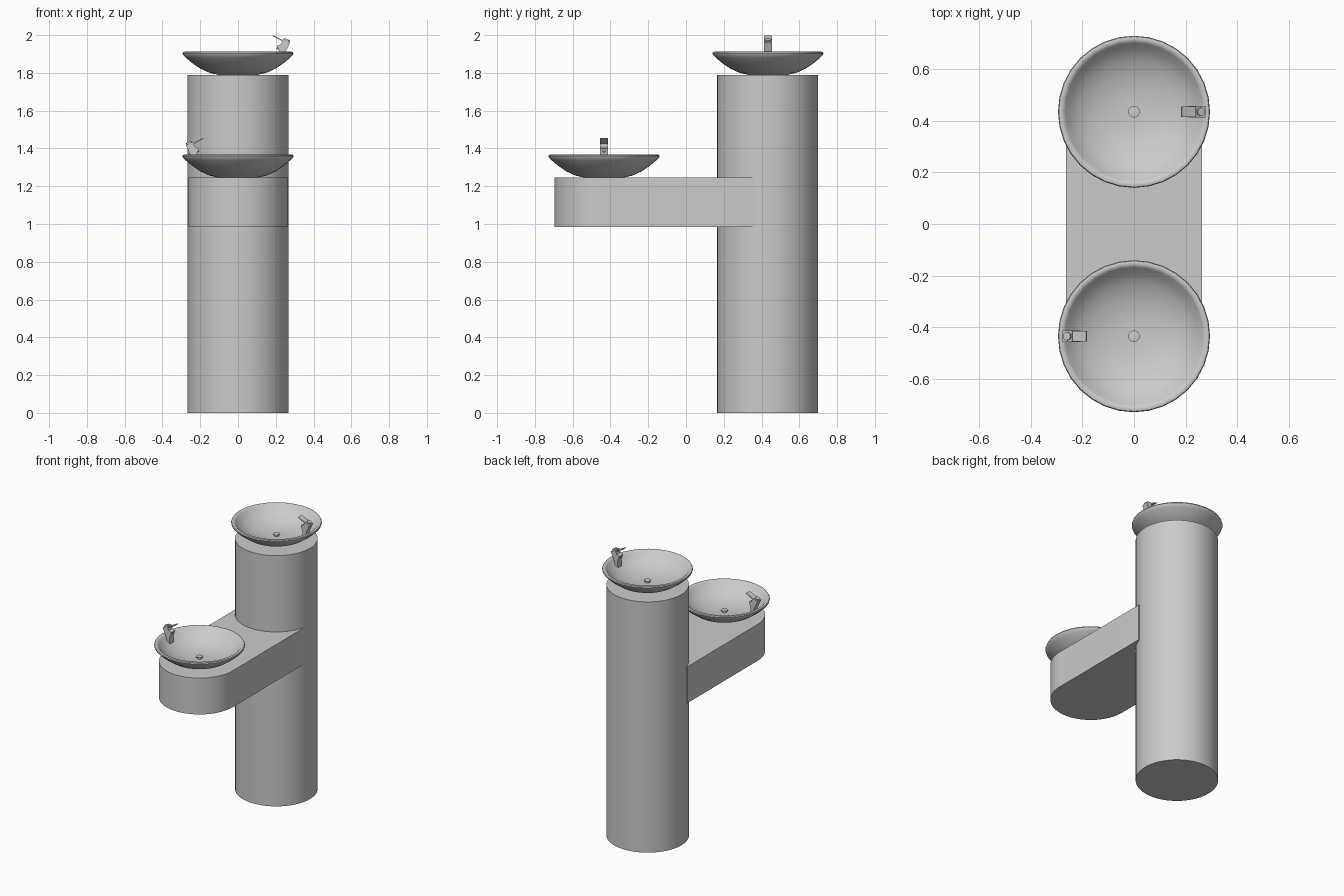
import bpy, bmesh, math
from mathutils import Matrix, Vector

if "Cube" in bpy.data.objects:
    bpy.data.objects.remove(bpy.data.objects["Cube"])

Y = 0.434           # basin centre offset
SMOOTH = math.radians(35)


def finish(name, bm, smooth=True):
    bmesh.ops.remove_doubles(bm, verts=bm.verts, dist=1e-5)
    bmesh.ops.recalc_face_normals(bm, faces=bm.faces)
    me = bpy.data.meshes.new(name)
    bm.to_mesh(me)
    bm.free()
    ob = bpy.data.objects.new(name, me)
    bpy.context.collection.objects.link(ob)
    if smooth:
        bpy.ops.object.select_all(action='DESELECT')
        ob.select_set(True)
        bpy.context.view_layer.objects.active = ob
        bpy.ops.object.shade_smooth_by_angle(angle=SMOOTH)
    return ob


def lathe(name, profile, steps):
    bm = bmesh.new()
    vs = [bm.verts.new((r, 0, z)) for r, z in profile]
    es = [bm.edges.new(p) for p in zip(vs, vs[1:])]
    bmesh.ops.spin(bm, geom=vs + es, axis=(0, 0, 1), cent=(0, 0, 0),
                   angle=2 * math.pi, steps=steps)
    return finish(name, bm)


def prism(name, points, depth):
    bm = bmesh.new()
    face = bm.faces.new([bm.verts.new(p) for p in points])
    ext = bmesh.ops.extrude_face_region(bm, geom=[face])
    bmesh.ops.translate(bm, vec=depth,
                        verts=[v for v in ext['geom'] if isinstance(v, bmesh.types.BMVert)])
    return finish(name, bm)


def rod(name, start, end, radius):
    a, b = Vector(start), Vector(end)
    bm = bmesh.new()
    m = Matrix.Translation((a + b) / 2) @ (b - a).to_track_quat('Z', 'Y').to_matrix().to_4x4()
    bmesh.ops.create_cone(bm, cap_ends=True, segments=20, radius1=radius, radius2=radius,
                          depth=(b - a).length, matrix=m)
    return finish(name, bm)


# Tall round column
column = lathe("column", [(0, 0), (0.267, 0), (0.267, 1.79), (0, 1.79)], 64)
column.location.y = Y - 0.002

# Cantilevered arm with half-round front end
W = 0.2625
outline = [(W, 0.36, 0.985)]
outline += [(W * math.cos(a), -Y - W * math.sin(a), 0.985)
            for a in (math.pi * i / 32 for i in range(33))]
outline.append((-W, 0.36, 0.985))
prism("arm", outline, (0, 0, 0.26))


def fountain(prefix, y, z, turn):
    # Basin: shallow dish with a rolled rim, z = 0 at its underside
    basin = lathe(prefix + "_basin", [
        (0, 0), (0.10, 0), (0.15, 0.011), (0.20, 0.034), (0.245, 0.065), (0.278, 0.093),
        (0.291, 0.106), (0.294, 0.114), (0.291, 0.121), (0.284, 0.123), (0.274, 0.121),
        (0.266, 0.113), (0.245, 0.088), (0.21, 0.062), (0.16, 0.039), (0.10, 0.024),
        (0.05, 0.019), (0, 0.018)], 32)
    # Drain: small raised strainer
    drain = lathe(prefix + "_drain", [
        (0, 0.015), (0.015, 0.015), (0.015, 0.026), (0.022, 0.028),
        (0.022, 0.034), (0, 0.036)], 24)
    # Tap body leaning outwards, with a stub towards the bowl
    h = 0.022
    body = prism(prefix + "_tap_body", [(x, -h, zz) for x, zz in (
        (0.276, 0.172), (0.240, 0.190), (0.228, 0.163), (0.207, 0.155),
        (0.222, 0.113), (0.218, 0.062), (0.236, 0.072), (0.252, 0.121))], (0, 2 * h, 0))
    # Round button, outlet nozzle and push lever
    button = rod(prefix + "_tap_button", (0.250, 0, 0.165), (0.261, 0, 0.189), 0.016)
    nozzle = rod(prefix + "_tap_nozzle", (0.222, 0, 0.138), (0.206, 0, 0.145), 0.007)
    lever = prism(prefix + "_tap_lever", [(x, -0.020, zz) for x, zz in (
        (0.182, 0.207), (0.185, 0.210), (0.248, 0.180), (0.245, 0.172))], (0, 0.040, 0))
    for ob in (basin, drain, body, button, nozzle, lever):
        ob.location = (0, y, z)
        ob.rotation_euler.z = turn


fountain("upper", Y, 1.789, 0)
fountain("lower", -Y, 1.245, math.pi)
